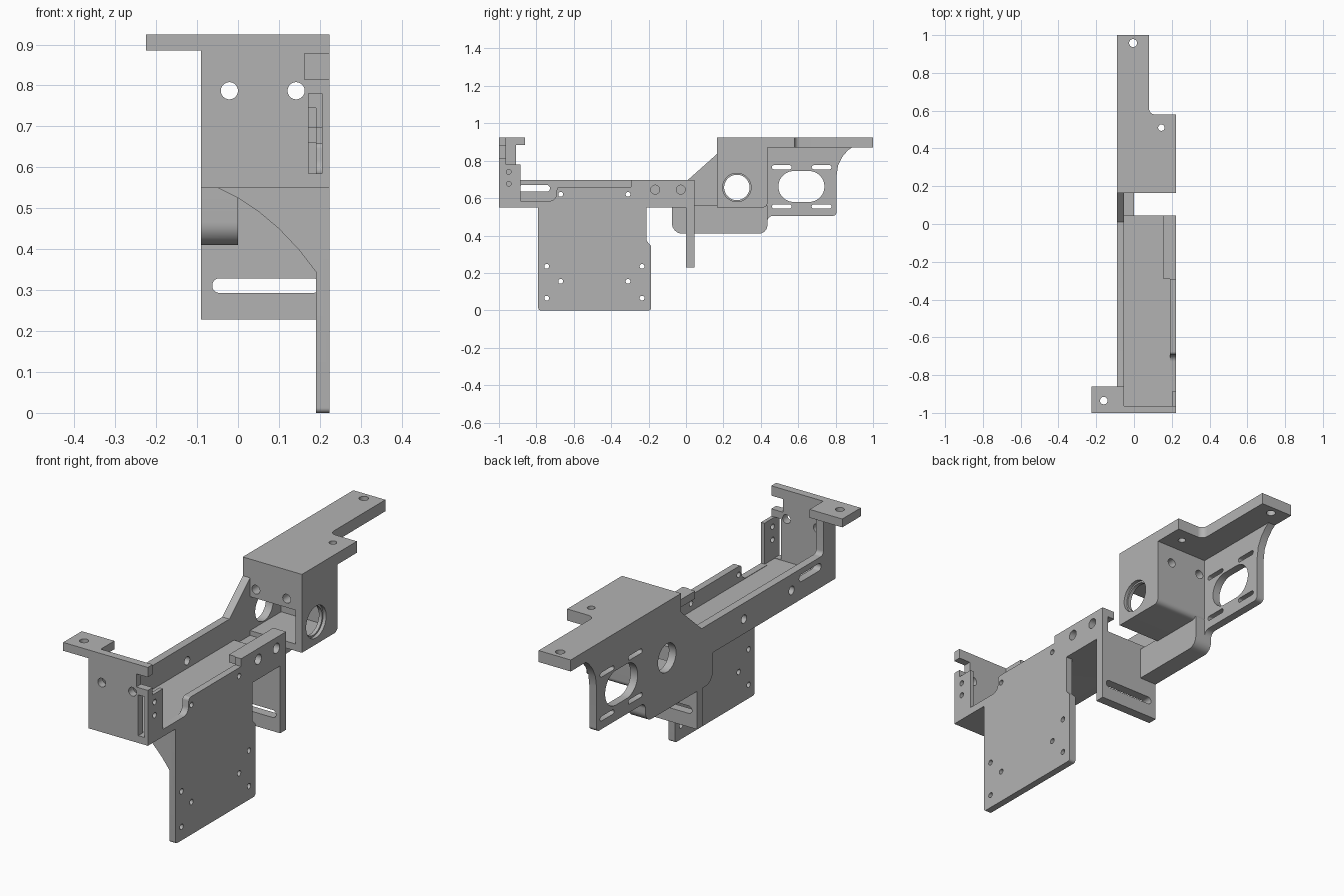
import bpy, bmesh, math
from mathutils import Vector

if "Cube" in bpy.data.objects:
    bpy.data.objects.remove(bpy.data.objects["Cube"])

grey = bpy.data.materials.new("satin_grey")
grey.diffuse_color = (0.45, 0.45, 0.45, 1)
grey.use_nodes = True
grey.node_tree.nodes["Principled BSDF"].inputs["Base Color"].default_value = grey.diffuse_color


def rounded(pts):
    """Replace (a, b, r) corners with arcs; (a, b) corners stay sharp."""
    out = []
    for i, p in enumerate(pts):
        c = Vector(p[:2])
        if len(p) == 2:
            out.append(c)
            continue
        u = (Vector(pts[i - 1][:2]) - c).normalized()
        v = (Vector(pts[(i + 1) % len(pts)][:2]) - c).normalized()
        half = u.angle(v) / 2
        centre = c + (u + v).normalized() * p[2] / math.sin(half)
        s = c + u * p[2] / math.tan(half) - centre
        e = c + v * p[2] / math.tan(half) - centre
        total = s.angle(e)
        for k in range(9):
            t = k / 8
            out.append(centre + (s * math.sin((1 - t) * total) + e * math.sin(t * total)) / math.sin(total))
    return out


def prism(name, axis, lo, hi, pts):
    """Extrude a profile along an axis; profile uses the other two axes in order."""
    place = {'x': lambda p, t: (t, p[0], p[1]),
             'y': lambda p, t: (p[0], t, p[1]),
             'z': lambda p, t: (p[0], p[1], t)}[axis]
    pts = rounded(pts)
    bm = bmesh.new()
    a = [bm.verts.new(place(p, lo)) for p in pts]
    b = [bm.verts.new(place(p, hi)) for p in pts]
    bm.faces.new(a)
    bm.faces.new(b[::-1])
    for i in range(len(a)):
        j = (i + 1) % len(a)
        bm.faces.new((a[i], b[i], b[j], a[j]))
    bmesh.ops.recalc_face_normals(bm, faces=bm.faces)
    me = bpy.data.meshes.new(name)
    bm.to_mesh(me)
    bm.free()
    me.materials.append(grey)
    ob = bpy.data.objects.new(name, me)
    bpy.context.collection.objects.link(ob)
    return ob


def rect(a0, a1, b0, b1):
    return [(a0, b0), (a1, b0), (a1, b1), (a0, b1)]


def slot(a, b, ha, hb, n=14):
    """Stadium outline; a circle when both half sizes match."""
    r = min(ha, hb)
    out = []
    for k in range(2 * n):
        t = math.pi * (k + 0.5) / n
        out.append((a + math.copysign(ha - r, math.cos(t)) + r * math.cos(t),
                    b + math.copysign(hb - r, math.sin(t)) + r * math.sin(t)))
    return out


# Long left wall with front post, sloped rib and rear motor face
body = prism("machine_bracket", 'x', -0.09, -0.052, [
    (-1, .55), (-.075, .55), (-.075, .41, .055), (.435, .41, .045), (.435, .505, .03),
    (.805, .505, .02), (.805, .72), (.813, .775), (.835, .82), (.865, .855), (.9, .88),
    (.9, .9), (.165, .9), (.165, .835), (.01, .697), (-.91, .697, .02), (-.91, .9), (-1, .9)])

solids = [
    # Trough floor, front plate and front ear
    prism("floor", 'z', .55, .583, rect(-.09, .223, -1, .045)),
    prism("front_plate", 'y', -1, -.963, rect(-.09, .223, .55, .925)),
    prism("front_ear", 'z', .885, .925, rect(-.225, -.052, -1, -.86)),
    prism("front_pillar", 'x', .205, .223, rect(-1, -.885, .55, .78)),
    # Right side plate with raised wall
    prism("side_plate", 'x', .19, .223, [
        (-.79, 0, .012), (-.187, 0, .012), (-.187, .345, .01), (-.21, .37, .01), (-.21, .55),
        (.045, .55), (.045, .697), (-.295, .697), (-.295, .66), (-.69, .66, .015),
        (-.695, .585, .035), (-.885, .585), (-.885, .55), (-.79, .55)]),
    prism("side_lip", 'x', .155, .223, rect(-.29, .045, .66, .697)),
    # Curved gusset under the floor
    prism("gusset", 'y', -.79, -.755, [
        (-.05, .56), (-.05, .55), (0, .525), (.05, .492), (.1, .45), (.15, .397),
        (.19, .345), (.2, .345), (.2, .56)]),
    # Hanging cross plate
    prism("cross_plate", 'y', 0, .045, [
        (-.09, .228), (.223, .228), (.223, .57), (-.09, .57)]),
    # Thick lower-left block
    prism("lower_block", 'x', -.09, 0, [
        (-.075, .41, .055), (.435, .41, .045), (.435, .56), (-.075, .56)]),
    # Bearing box and top plate
    prism("bearing_box", 'x', -.09, .223, [
        (.165, .55), (.435, .55, .025), (.435, .925), (.165, .925)]),
    prism("top_plate", 'z', .87, .925, [
        (-.09, .165), (.223, .165), (.223, .58), (.08, .58, .03), (.08, 1), (-.09, 1)]),
]


def boolean(tool, op):
    m = body.modifiers.new(op, 'BOOLEAN')
    m.operation = op
    m.solver = 'EXACT'
    m.object = tool
    bpy.context.view_layer.objects.active = body
    bpy.ops.object.modifier_apply(modifier=m.name)
    bpy.data.objects.remove(tool)


for s in solids:
    boolean(s, 'UNION')


def cut(axis, lo, hi, pts):
    ob = prism("cutter", axis, lo, hi, pts)
    ob.hide_render = True
    boolean(ob, 'DIFFERENCE')


# Box cavity, open to the front
cut('y', .1, .4, rect(-.052, .19, .583, .745))
# Through bore with a wider counterbore on each side
cut('x', -.3, .3, slot(.272, .657, .068, .068, 20))
cut('x', .207, .3, slot(.272, .657, .076, .076, 20))
# Motor window and adjusting slots
cut('x', -.3, 0, slot(.617, .662, .123, .083, 20))
for y in (.512, .725):
    for z in (.555, .765):
        cut('x', -.3, 0, slot(y, z, .053, .011, 8))
# Left wall slot and holes
cut('x', -.3, 0, slot(-.81, .652, .083, .018))
for y in (-.67, -.31):
    cut('x', -.3, 0, slot(y, .62, .02, .02))
# Side plate holes
for y, z in ((-.67, .62), (-.31, .62), (-.745, .235), (-.235, .235),
             (-.67, .155), (-.31, .155), (-.745, .065), (-.235, .065),
             (-.948, .74), (-.948, .677)):
    cut('x', .15, .3, slot(y, z, .013, .013, 8))
for y in (-.165, -.028):
    cut('x', .1, .3, slot(y, .645, .024, .024, 10))
# Long rod holes through front plate and box
for x in (-.021, .142):
    cut('y', -1.1, -.9, slot(x, .787, .021, .021))
    cut('y', .1, .5, slot(x, .787, .021, .021))
# Front plate notch and window
cut('y', -1.1, -.9, rect(.162, .3, .815, .878))
cut('y', -1.1, -.95, rect(.172, .205, .585, .78))
# Cross plate slot
cut('y', -.02, .1, slot(.069, .311, .132, .018))
# Top plate and ear holes
for x, y, r in ((-.005, .958, .021), (.145, .51, .017), (-.16, -.935, .02)):
    cut('z', .8, 1, slot(x, y, r, r))

# Crisp edges, smooth bores
bpy.ops.object.select_all(action='DESELECT')
body.select_set(True)
bpy.context.view_layer.objects.active = body
bpy.ops.object.shade_smooth_by_angle(angle=math.radians(30))
